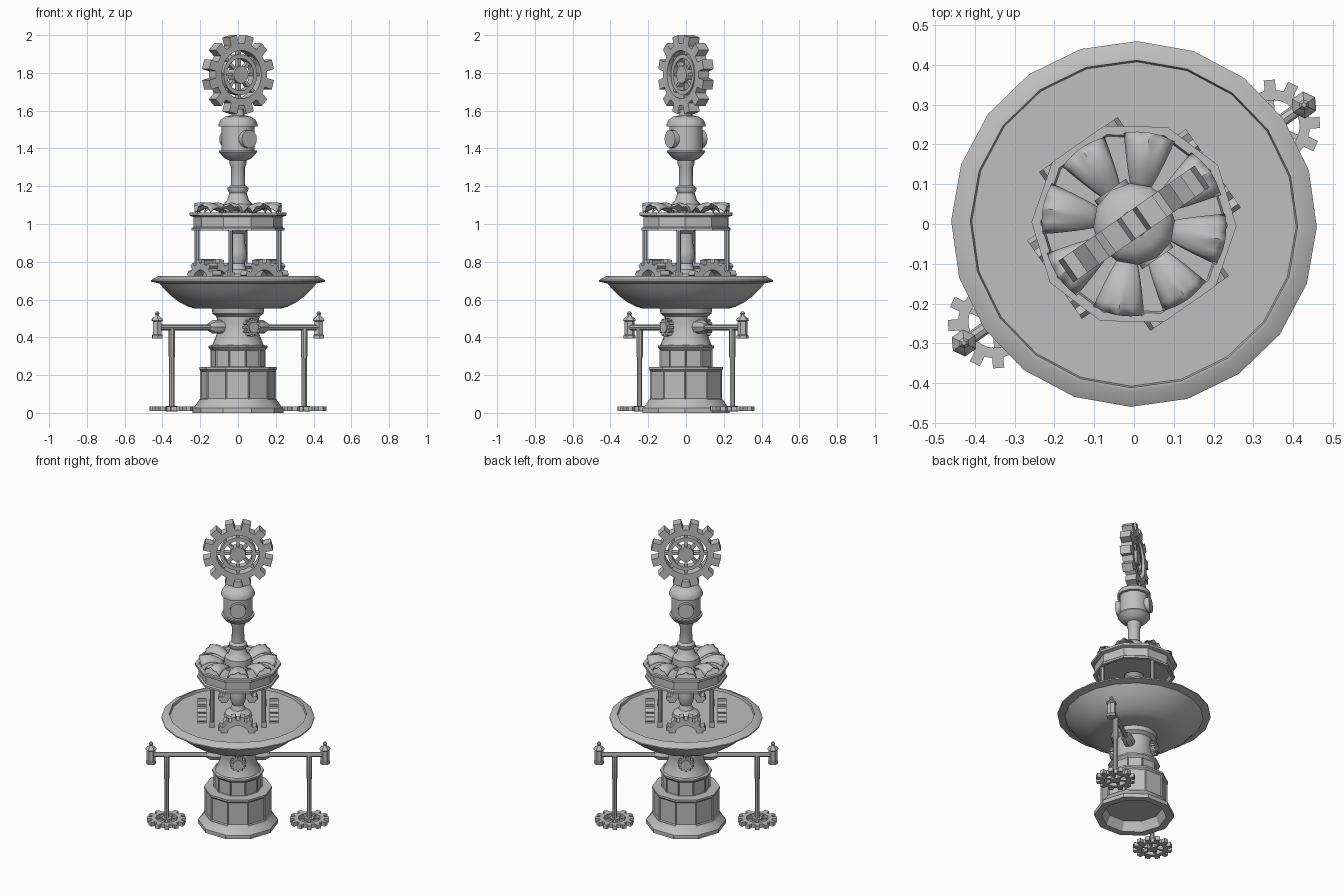
import bpy, bmesh
from math import pi, sin, cos, radians
from mathutils import Matrix, Vector

if "Cube" in bpy.data.objects:
    bpy.data.objects.remove(bpy.data.objects["Cube"], do_unlink=True)

stone = bpy.data.materials.new("grey stone")
stone.use_nodes = True
GREY = (0.52, 0.52, 0.52, 1)
stone.diffuse_color = GREY
stone.node_tree.nodes["Principled BSDF"].inputs["Base Color"].default_value = GREY

TURN = Matrix.Rotation(radians(35), 4, "Z")   # whole fountain is turned on its axis
parts = []


def finish(name, bm, mat=Matrix()):
    bmesh.ops.recalc_face_normals(bm, faces=bm.faces)
    mesh = bpy.data.meshes.new(name)
    bm.to_mesh(mesh)
    bm.free()
    mesh.materials.append(stone)
    ob = bpy.data.objects.new(name, mesh)
    bpy.context.collection.objects.link(ob)
    mesh.transform(TURN @ mat)
    parts.append(ob)
    return ob


def lathe(name, profile, sides, mat=Matrix(), panels=()):
    """Turn (radius, z) points around z, with caps at open ends and optional inset panels."""
    bm = bmesh.new()
    rings = []
    for r, z in profile:
        rings.append([bm.verts.new((r * cos(2 * pi * i / sides), r * sin(2 * pi * i / sides), z))
                      for i in range(sides)])
    walls = []
    for k in range(len(rings) - 1):
        a, b = rings[k], rings[k + 1]
        for i in range(sides):
            j = (i + 1) % sides
            f = bm.faces.new((a[i], a[j], b[j], b[i]))
            if k in panels:
                walls.append(f)
    bm.faces.new(rings[0])
    bm.faces.new(rings[-1])
    bmesh.ops.recalc_face_normals(bm, faces=bm.faces)
    if walls:
        bmesh.ops.inset_individual(bm, faces=walls, thickness=0.008, depth=-0.005)
    return finish(name, bm, mat)


def gear(name, tip, root, hole, thick, teeth, mat, phase=0.0):
    """Flat toothed ring about z; equal tip and root give a plain ring."""
    bm = bmesh.new()
    step = 2 * pi / teeth
    spots = []
    for t in range(teeth):
        for part, r in ((-0.29, root), (-0.23, tip), (0.23, tip), (0.29, root)):
            spots.append(((t + phase + part) * step, r))
    cols = []
    for a, r in spots:
        d = Vector((cos(a), sin(a), 0))
        up = Vector((0, 0, thick / 2))
        cols.append([bm.verts.new(p) for p in (d * r + up, d * r - up, d * hole - up, d * hole + up)])
    for i, a in enumerate(cols):
        b = cols[(i + 1) % len(cols)]
        for k in range(4):
            m = (k + 1) % 4
            bm.faces.new((a[k], a[m], b[m], b[k]))
    return finish(name, bm, mat)


def spokes(name, count, inner, outer, width, thick, mat):
    bm = bmesh.new()
    for i in range(count):
        m = (Matrix.Rotation(2 * pi * i / count, 4, "Z")
             @ Matrix.Translation(((inner + outer) / 2, 0, 0))
             @ Matrix.Diagonal((outer - inner, width, thick, 1)))
        bmesh.ops.create_cube(bm, size=1, matrix=m)
    return finish(name, bm, mat)


def rod(name, r, length, sides, mat):
    return lathe(name, [(r, -length / 2), (r, length / 2)], sides, mat)


def at(x, y, z):
    return Matrix.Translation((x, y, z))


def spin(deg):
    return Matrix.Rotation(radians(deg), 4, "Z")


FACE_Y = Matrix.Rotation(pi / 2, 4, "X")
FACE_X = Matrix.Rotation(pi / 2, 4, "Y")

# Pedestal, hollow underneath
lathe("pedestal_base", [(.17, .06), (.195, 0), (.24, 0), (.24, .025), (.225, .04), (.205, .07),
                        (.2, .07), (.2, .225), (.205, .23), (.205, .242), (.15, .242)], 10, panels=[6])
lathe("pedestal_tier", [(.146, .24), (.146, .335), (.156, .345), (.156, .355), (.13, .36)], 10, panels=[0])
lathe("pedestal_neck", [(.138, .355), (.125, .385), (.112, .42), (.11, .47), (.113, .51),
                        (.135, .525), (.14, .56)], 20)

# Wide rounded basin with a sloping rim
lathe("basin", [(.13, .552), (.23, .553), (.265, .563), (.31, .586), (.355, .62), (.39, .655), (.415, .685),
                (.46, .695), (.46, .703), (.42, .725), (.412, .725), (.408, .71)], 20)

# Spindle, posts and half-sunk gears between basin and tray
lathe("spindle", [(.085, .705), (.08, .735), (.045, .76), (.035, .79), (.047, .82), (.047, .86),
                  (.04, .9), (.04, .95), (.06, .97)], 12)
for k in range(4):
    place = spin(45 + 90 * k)
    rod("tray_post", .013, .26, 8, place @ at(.22, 0, .85))
    rod("post_foot", .021, .035, 4, place @ at(.22, 0, .728))
    gear("basin_gear", .128, .106, .07, .056, 14,
         spin(90 * k) @ at(.216, 0, .687) @ FACE_X, .5)

# Upper tray
lathe("tray", [(.215, .985), (.225, .965), (.245, .965), (.245, .978), (.236, .985), (.236, 1.038),
               (.258, 1.045), (.258, 1.06), (.235, 1.06), (.23, 1.045)], 10)


# Arched petals with a wavy lip
def petal(place):
    bm = bmesh.new()
    n, m = 7, 12
    grid = []
    for i in range(n + 1):
        u = i / n
        row = []
        for j in range(m + 1):
            v = 2 * j / m - 1
            r = .085 + .148 * u - .012 * u * v * v
            half = .02 + .045 * u ** .8
            z = 1.073 + .04 * sin(pi * u * .72) - (.01 + .024 * u) * v * v + .006 * u ** 4 * cos(3 * pi * v)
            row.append(bm.verts.new((r, half * v, z)))
        grid.append(row)
    for i in range(n):
        for j in range(m):
            bm.faces.new((grid[i][j], grid[i + 1][j], grid[i + 1][j + 1], grid[i][j + 1]))
    ob = finish("petal", bm, place)
    mod = ob.modifiers.new("thickness", "SOLIDIFY")
    mod.thickness = .006


for k in range(8):
    petal(spin(45 * k))

# Column and rounded head
lathe("column", [(.1, 1.045), (.1, 1.06), (.082, 1.065), (.08, 1.105), (.058, 1.125), (.046, 1.165),
                 (.055, 1.18), (.055, 1.192), (.038, 1.205), (.037, 1.3), (.044, 1.315),
                 (.044, 1.345)], 12)
lathe("head", [(.045, 1.335), (.075, 1.35), (.1, 1.38), (.1, 1.388), (.088, 1.39), (.088, 1.515),
               (.103, 1.517), (.103, 1.53), (.092, 1.552), (.068, 1.568), (.035, 1.575),
               (.03, 1.61)], 12)
for s in (-1, 1):
    rod("head_porthole", .048, .03, 16, at(0, .09 * s, 1.45) @ FACE_Y)

# Crowning gear
crown = at(0, 0, 1.791) @ FACE_Y
gear("crown_gear", .211, .165, .128, .066, 12, crown, .5)
gear("crown_inner_ring", .108, .108, .086, .045, 12, crown)
spokes("crown_spokes", 8, .03, .14, .017, .03, crown)
rod("crown_hub", .047, .06, 16, crown)

for side in (0, 180):
    place = spin(side)
    # Side arm with flange and lantern finial
    rod("arm", .016, .42, 8, place @ at(.318, 0, .452) @ FACE_X)
    lathe("arm_flange", [(.036, .09), (.036, .165), (.022, .19)], 8, place @ at(0, 0, .455) @ FACE_X)
    lathe("arm_finial", [(.031, .395), (.031, .41), (.026, .415), (.026, .485), (.034, .49),
                         (.03, .5), (.013, .512), (.009, .518), (.014, .526), (.006, .538)],
          6, place @ at(.522, 0, 0))
    # Hanging rod with flat gear at the ground
    lathe("drop_rod", [(.014, .01), (.014, .29), (.017, .3), (.017, .45)], 8, place @ at(.428, 0, 0))
    foot = place @ at(.428, 0, .022)
    gear("foot_gear", .118, .092, .066, .026, 12, foot)
    spokes("foot_spokes", 6, .01, .075, .014, .018, foot)
    rod("foot_hub", .03, .03, 12, foot)
    # Small gear on the neck
    valve = place @ at(0, -.125, .452) @ FACE_Y
    gear("neck_gear", .048, .038, .026, .03, 12, valve)
    rod("neck_gear_hub", .03, .045, 12, valve)

# Smooth round parts, keep edges sharp
bpy.ops.object.select_all(action="DESELECT")
for ob in parts:
    ob.select_set(True)
bpy.context.view_layer.objects.active = parts[0]
bpy.ops.object.shade_smooth_by_angle(angle=radians(32))
